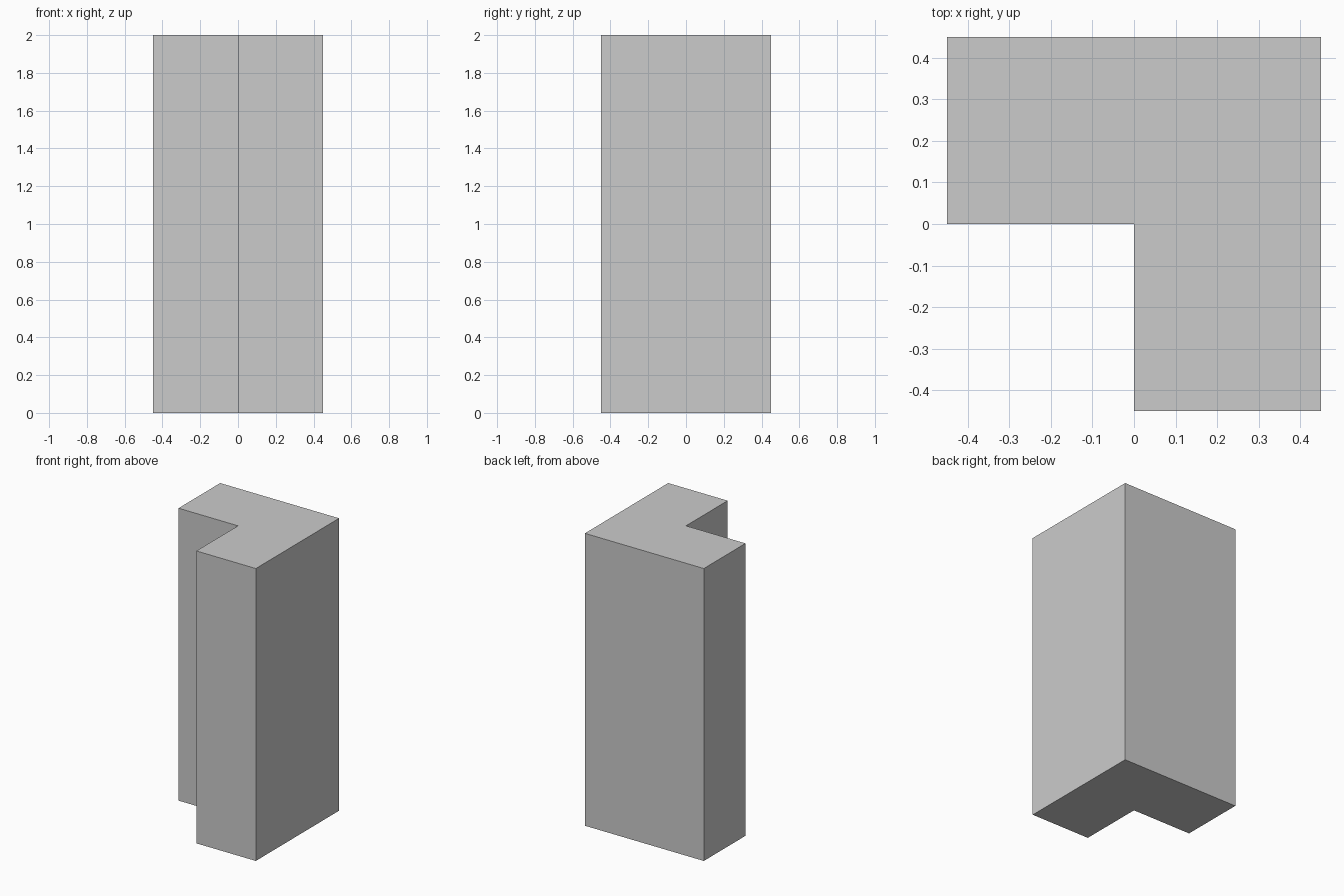
import bpy
import bmesh

if "Cube" in bpy.data.objects:
    bpy.data.objects.remove(bpy.data.objects["Cube"])

HALF = 0.45
HEIGHT = 2.0

# L-shaped footprint, open at the front left corner
profile = [(-HALF, 0), (0, 0), (0, -HALF), (HALF, -HALF), (HALF, HALF), (-HALF, HALF)]

# Extrude the footprint into a corner pillar
bm = bmesh.new()
base = bm.faces.new([bm.verts.new((x, y, 0)) for x, y in profile])
extruded = bmesh.ops.extrude_face_region(bm, geom=[base], use_keep_orig=True)
top_verts = [g for g in extruded["geom"] if isinstance(g, bmesh.types.BMVert)]
bmesh.ops.translate(bm, verts=top_verts, vec=(0, 0, HEIGHT))
bmesh.ops.recalc_face_normals(bm, faces=bm.faces)

mesh = bpy.data.meshes.new("corner_pillar")
bm.to_mesh(mesh)
bm.free()
bpy.context.collection.objects.link(bpy.data.objects.new("corner_pillar", mesh))
